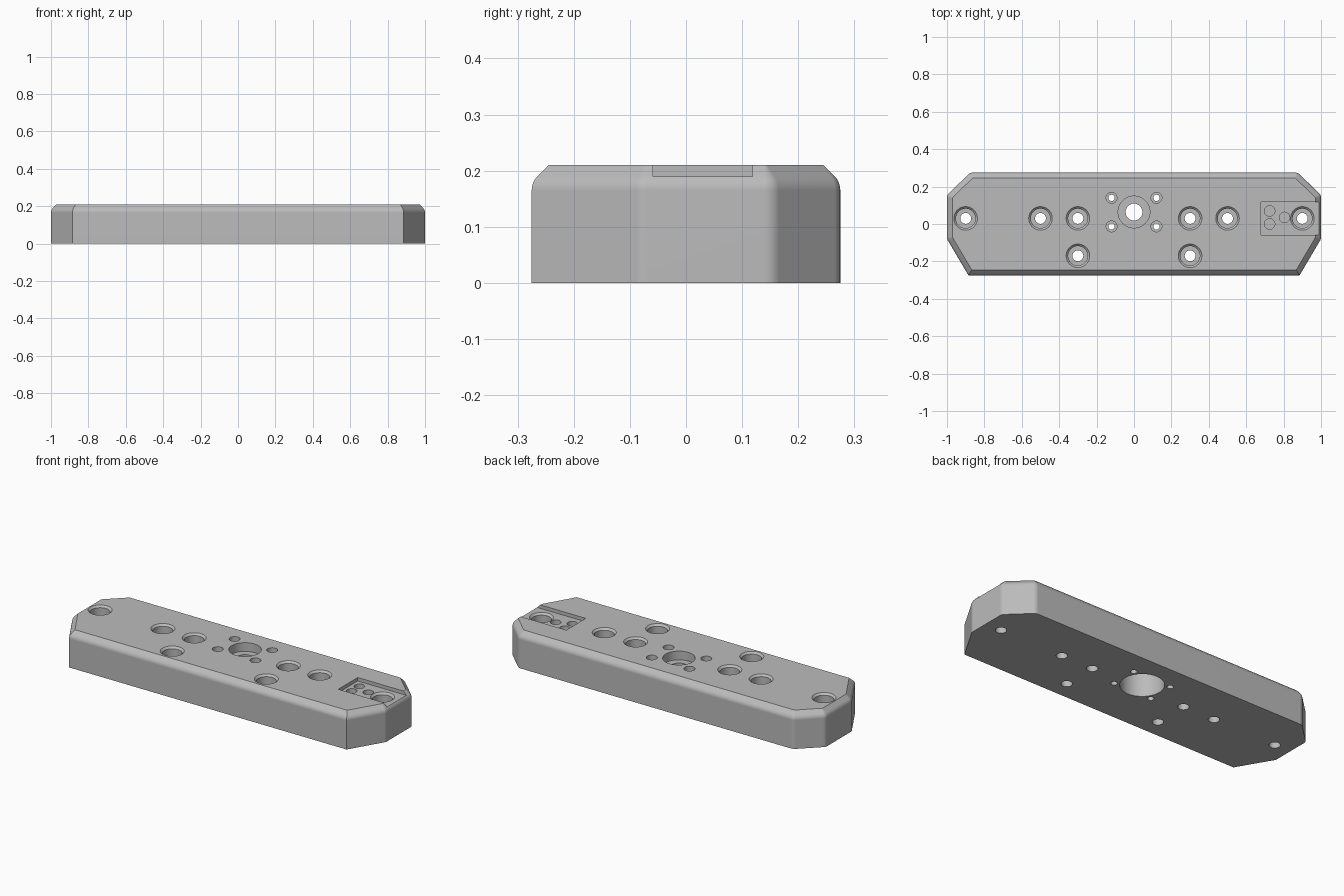
import bpy, bmesh, math
from mathutils import Vector, Matrix

if "Cube" in bpy.data.objects:
    bpy.data.objects.remove(bpy.data.objects["Cube"])

HEIGHT = 0.21

grey = bpy.data.materials.new("machined grey")
grey.use_nodes = True
colour = (0.5, 0.5, 0.5, 1)
grey.diffuse_color = colour
grey.node_tree.nodes["Principled BSDF"].inputs["Base Color"].default_value = colour


def make_object(name, bm):
    bmesh.ops.recalc_face_normals(bm, faces=bm.faces)
    mesh = bpy.data.meshes.new(name)
    bm.to_mesh(mesh)
    bm.free()
    mesh.materials.append(grey)
    obj = bpy.data.objects.new(name, mesh)
    bpy.context.collection.objects.link(obj)
    return obj


def skin(bm, rings):
    """Close a stack of equal-length point rings into a solid."""
    loops = [[bm.verts.new(p) for p in ring] for ring in rings]
    n = len(loops[0])
    for low, high in zip(loops, loops[1:]):
        for i in range(n):
            j = (i + 1) % n
            bm.faces.new((low[i], low[j], high[j], high[i]))
    bm.faces.new(loops[0][::-1])
    bm.faces.new(loops[-1])


def outline_anchors(corners, steps=5):
    """Centre, radius and outward normal for each point of the outline."""
    out = []
    for i, (x, y, r) in enumerate(corners):
        p = Vector((x, y))
        a = p - Vector(corners[i - 1][:2])
        b = Vector(corners[(i + 1) % len(corners)][:2]) - p
        n1 = Vector((a.y, -a.x)).normalized()
        n2 = Vector((b.y, -b.x)).normalized()
        miter = (n1 + n2) / (1 + n1.dot(n2))
        if r == 0:
            out.append((p, 0, miter))
            continue
        turn = math.acos(n1.dot(n2))
        for k in range(steps + 1):
            out.append((p - miter * r, r, Matrix.Rotation(turn * k / steps, 2) @ n1))
    return out


# Plate body: octagonal outline, chamfered top with a soft lower shoulder
right_half = [(0.885, -0.275, 0), (1, -0.08, 0.035), (1, 0.155, 0.035), (0.875, 0.275, 0.035)]
corners = right_half + [(-x, y, r) for x, y, r in reversed(right_half)]
anchors = outline_anchors(corners)
levels = [(0, 0)]
for k in range(6):
    t = k / 5
    levels.append((0.011 * t * t, 0.165 + 0.03 * t * (1 - t) + 0.026 * t * t))
levels.append((0.03, HEIGHT))
bm = bmesh.new()
skin(bm, [[(*(c + n * (r - inset)), z) for c, r, n in anchors] for inset, z in levels])
body = make_object("mounting_plate", bm)


def add_bore(bm, x, y, profile, sides=48):
    """Lathe a list of (radius, z) into a cutter solid."""
    angles = [math.tau * i / sides for i in range(sides)]
    skin(bm, [[(x + r * math.cos(a), y + r * math.sin(a), z) for a in angles]
              for r, z in profile])


def bolt_hole(top):
    return [(0.029, -0.1), (0.029, 0.08), (0.052, 0.08),
            (0.052, top - 0.011), (0.063, top), (0.063, 0.3)]


# Bolt holes, centre bore, small screw holes and blind pin holes
bm = bmesh.new()
for x, y in [(-0.9, 0.03), (-0.5, 0.03), (-0.3, 0.03), (0.3, 0.03), (0.5, 0.03),
             (-0.3, -0.17), (0.3, -0.17)]:
    add_bore(bm, x, y, bolt_hole(HEIGHT))
add_bore(bm, 0.9, 0.03, bolt_hole(0.19))
add_bore(bm, 0, 0.064, [(0.113, -0.1), (0.113, 0.135), (0.045, 0.135), (0.045, 0.16),
                        (0.085, 0.16), (0.085, 0.3)], 64)
for x in (-0.12, 0.12):
    for y in (-0.013, 0.14):
        add_bore(bm, x, y, [(0.017, -0.1), (0.017, 0.14), (0.029, 0.14), (0.029, 0.3)], 32)
for x, y in [(0.725, 0.07), (0.725, 0), (0.805, 0.035)]:
    add_bore(bm, x, y, [(0.028, 0.12), (0.028, 0.3)], 32)
bores = make_object("bore_cutters", bm)

# Shallow pocket open to the left end
bm = bmesh.new()
bmesh.ops.create_cube(bm, size=1)
bmesh.ops.scale(bm, vec=(0.42, 0.177, 0.11), verts=bm.verts)
bmesh.ops.translate(bm, vec=(0.89, 0.03, 0.245), verts=bm.verts)
pocket = make_object("pocket_cutter", bm)

bpy.context.view_layer.objects.active = body
body.select_set(True)
for cutter in (pocket, bores):
    cutter.hide_render = True
    mod = body.modifiers.new("cut", 'BOOLEAN')
    mod.operation = 'DIFFERENCE'
    mod.solver = 'EXACT'
    mod.object = cutter
    bpy.ops.object.modifier_apply(modifier=mod.name)
    bpy.data.objects.remove(cutter)

# Smooth fillets and bores, crisp machined edges
bpy.ops.object.shade_smooth_by_angle(angle=math.radians(25))
weighted = body.modifiers.new("flat_normals", 'WEIGHTED_NORMAL')
weighted.keep_sharp = True
